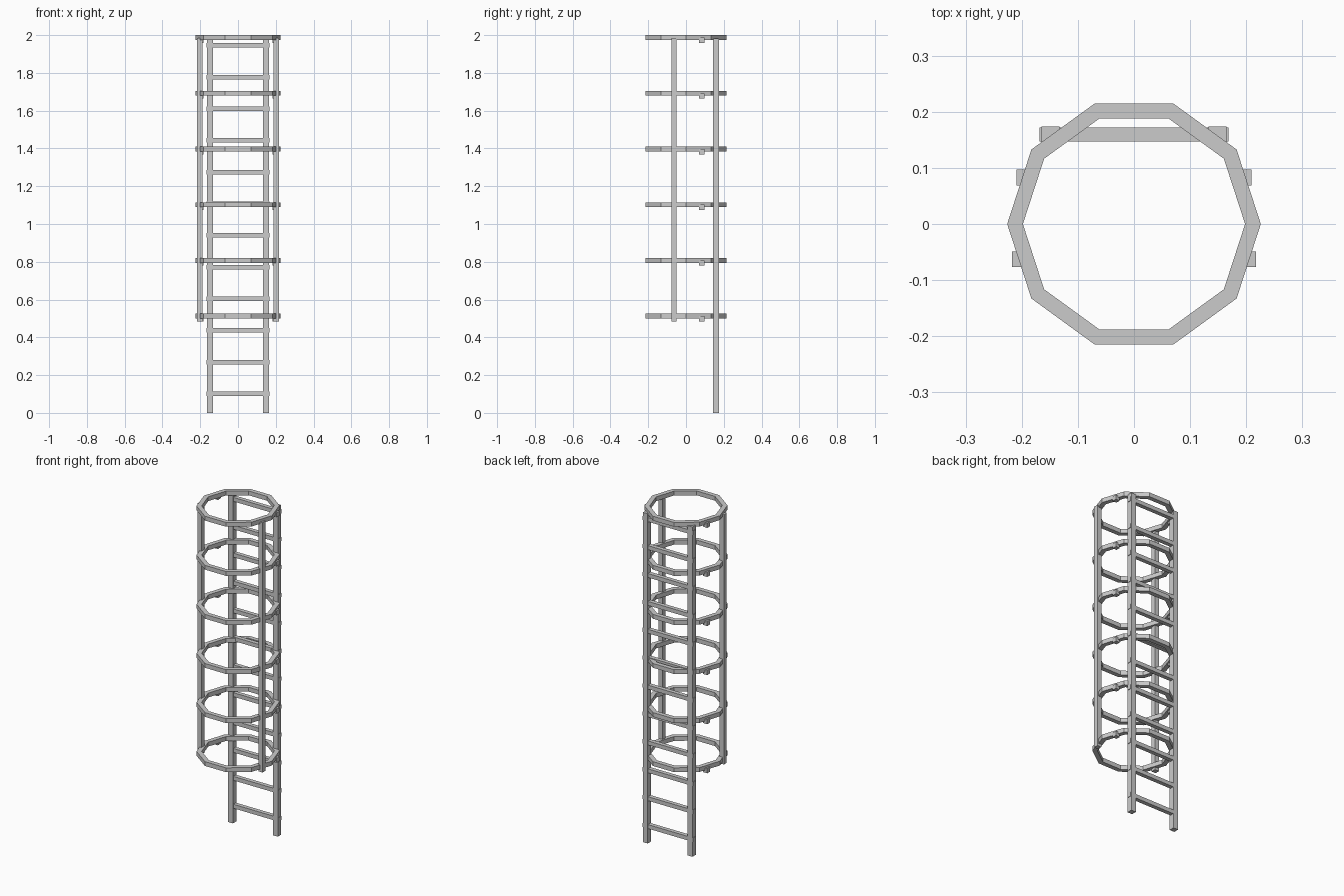
import bpy, bmesh
from math import cos, sin, pi

if "Cube" in bpy.data.objects:
    bpy.data.objects.remove(bpy.data.objects["Cube"])


def box(name, x, y, z):
    """Box from (min, max) ranges on each axis."""
    bm = bmesh.new()
    bmesh.ops.create_cube(bm, size=1)
    for v in bm.verts:
        v.co = [r[0] if c < 0 else r[1] for c, r in zip(v.co, (x, y, z))]
    return finish(name, bm)


def finish(name, bm):
    bmesh.ops.recalc_face_normals(bm, faces=bm.faces)
    me = bpy.data.meshes.new(name)
    bm.to_mesh(me)
    bm.free()
    ob = bpy.data.objects.new(name, me)
    bpy.context.collection.objects.link(ob)
    return ob


def hoop(name, z, r_out=0.226, r_in=0.198, h=0.026, n=10):
    """Flat ten-sided ring with a rectangular section."""
    bm = bmesh.new()
    section = [(r_out, -h / 2), (r_out, h / 2), (r_in, h / 2), (r_in, -h / 2)]
    loops = [[bm.verts.new((r * cos(2 * pi * i / n), r * sin(2 * pi * i / n), z + dz))
              for r, dz in section] for i in range(n)]
    for i in range(n):
        a, b = loops[i], loops[(i + 1) % n]
        for k in range(4):
            m = (k + 1) % 4
            bm.faces.new((a[k], b[k], b[m], a[m]))
    return finish(name, bm)


def sided(s, a, b):
    return tuple(sorted((s * a, s * b)))


hoop_heights = [0.512 + 0.295 * i for i in range(6)]

# Ladder rails and cage uprights, mirrored left and right
for s, side in ((-1, "left"), (1, "right")):
    box(f"rail_{side}", sided(s, 0.133, 0.165), (0.142, 0.174), (0, 1.982))
    box(f"cage_upright_{side}", sided(s, 0.189, 0.217), (-0.077, -0.049), (0.483, 1.985))
    # Small clips under each hoop
    for i, z in enumerate(hoop_heights):
        box(f"hoop_clip_{side}_{i + 1}", sided(s, 0.182, 0.209), (0.069, 0.097),
            (z - 0.028, z))

# Rungs, ends just proud of the rails
for i in range(12):
    z = 0.101 + 0.1677 * i
    box(f"rung_{i + 1}", (-0.168, 0.168), (0.147, 0.172), (z - 0.012, z + 0.012))

# Safety hoops
for i, z in enumerate(hoop_heights):
    hoop(f"safety_hoop_{i + 1}", z)
